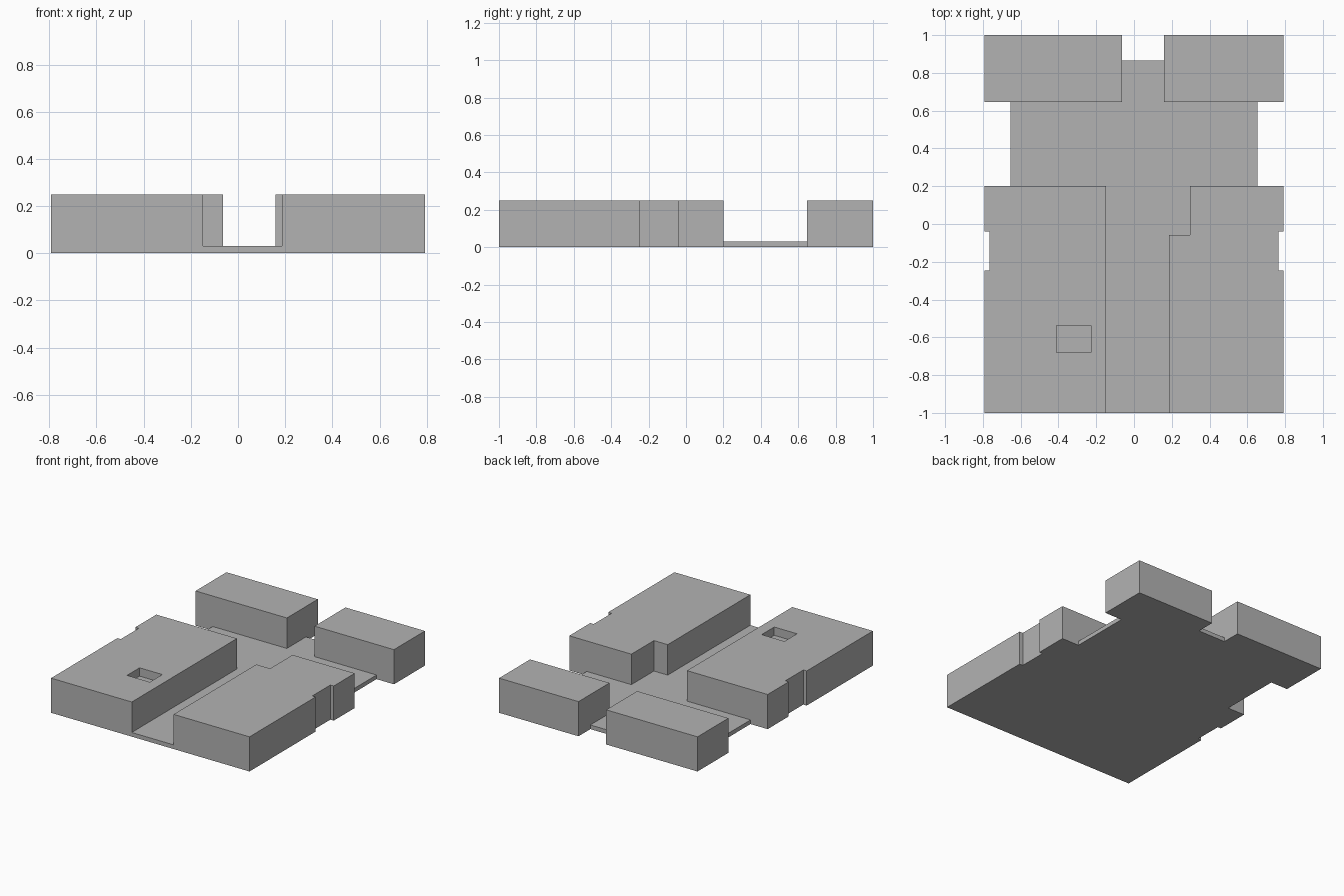
import bpy
import bmesh

cube = bpy.data.objects.get("Cube")
if cube:
    bpy.data.objects.remove(cube)

grey = bpy.data.materials.new("plain_grey")
grey.use_nodes = True
colour = (0.45, 0.45, 0.45, 1)
grey.diffuse_color = colour
grey.node_tree.nodes["Principled BSDF"].inputs["Base Color"].default_value = colour

HEIGHT, FLOOR = 0.25, 0.03
SIDE, NOTCH = 0.792, 0.765


def prism(name, outline, bottom, top):
    """Extrude a counter-clockwise plan outline upwards."""
    bm = bmesh.new()
    base = bm.faces.new([bm.verts.new((x, y, bottom)) for x, y in outline])
    up = bmesh.ops.extrude_face_region(bm, geom=[base], use_keep_orig=True)["geom"]
    for v in up:
        if isinstance(v, bmesh.types.BMVert):
            v.co.z = top
    bmesh.ops.recalc_face_normals(bm, faces=bm.faces)
    mesh = bpy.data.meshes.new(name)
    bm.to_mesh(mesh)
    bm.free()
    mesh.materials.append(grey)
    obj = bpy.data.objects.new(name, mesh)
    bpy.context.collection.objects.link(obj)
    return obj


def rect(x0, x1, y0, y1):
    return [(x0, y0), (x1, y0), (x1, y1), (x0, y1)]


def outer_wall(sign):
    """Outer side of a front block, with its shallow recess, front to back."""
    s, n = sign * SIDE, sign * NOTCH
    return [(s, -1), (s, -0.245), (n, -0.245), (n, -0.04), (s, -0.04), (s, 0.2)]


# Low floor between the blocks
floor_outline = [(-0.148, -1), (0.186, -1), (0.186, -0.057), (0.296, -0.057),
                 (0.296, 0.2), (0.653, 0.2), (0.653, 0.647), (0.158, 0.647),
                 (0.158, 0.865), (-0.063, 0.865), (-0.063, 0.647),
                 (-0.655, 0.647), (-0.655, 0.2), (-0.148, 0.2)]
prism("floor", floor_outline, 0, FLOOR)

# Back blocks
prism("back_right_block", rect(-SIDE, -0.063, 0.647, 1), 0, HEIGHT)
prism("back_left_block", rect(0.158, SIDE, 0.647, 1), 0, HEIGHT)

# Front blocks
prism("front_left_block", outer_wall(1)
      + [(0.296, 0.2), (0.296, -0.057), (0.186, -0.057), (0.186, -1)], 0, HEIGHT)
right_block = prism("front_right_block",
                    [(-0.148, -1), (-0.148, 0.2)] + outer_wall(-1)[::-1], 0, HEIGHT)

# Sunken pocket in the front right block
cutter = prism("pocket_cutter", rect(-0.41, -0.228, -0.68, -0.537), HEIGHT - 0.06, HEIGHT + 0.1)
cutter.hide_render = True
cutter.hide_set(True)
cut = right_block.modifiers.new("pocket", 'BOOLEAN')
cut.operation = 'DIFFERENCE'
cut.solver = 'EXACT'
cut.object = cutter
